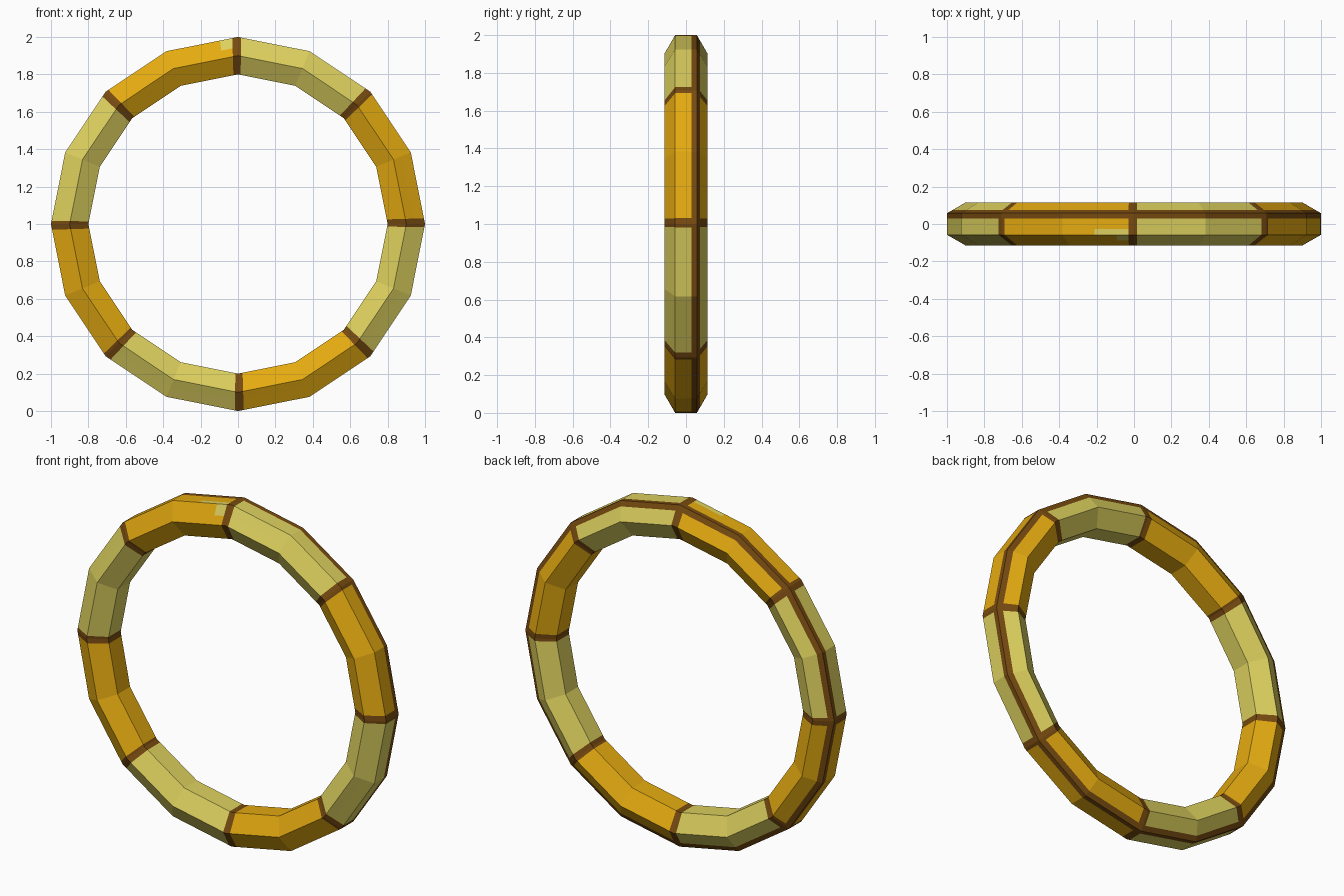
import bpy, bmesh, math

if "Cube" in bpy.data.objects:
    bpy.data.objects.remove(bpy.data.objects["Cube"])

SEGMENTS = 16      # straight pieces around the ring
RADIUS = 0.9       # centre line radius


def srgb(r, g, b):
    lin = lambda c: ((c / 255 + 0.055) / 1.055) ** 2.4 if c > 10 else c / 3294
    return (lin(r), lin(g), lin(b), 1.0)


def material(name, rgb):
    m = bpy.data.materials.new(name)
    m.diffuse_color = srgb(*rgb)
    m.use_nodes = True
    m.node_tree.nodes["Principled BSDF"].inputs["Base Color"].default_value = m.diffuse_color
    return m


# Hexagonal section (radial offset, y), with extra points where colours change
SECTION = [(0.1, -0.0575), (0.1, -0.028), (0.1, 0.03), (0.1, 0.0575),
           (0.072, 0.0736), (0, 0.115), (-0.1, 0.0575), (-0.1, -0.0575),
           (0, -0.115), (0.045, -0.089)]
SEAM_STRIPS = (2, 3)       # strips of the brown line round the outer back edge

# Stations around the ring: (segment, fraction along it); two segments per colour panel
stations = []
for s in range(SEGMENTS):
    for f in ((0, 0.08, 0.25, 0.55) if s % 2 == 0 else (0, 0.955)):
        stations.append((s, f))


def ring_point(s, f, offset, y):
    r = RADIUS + offset
    a, b = (2 * math.pi * k / SEGMENTS for k in (s, s + 1))
    x = (1 - f) * math.cos(a) + f * math.cos(b)
    z = (1 - f) * math.sin(a) + f * math.sin(b)
    return (r * x, y, 1 + r * z)


def colour(s, f, strip):
    joint = (s % 2 == 0 and f < 0.08) or (s % 2 == 1 and f > 0.9)
    if joint or strip in SEAM_STRIPS:
        return 2
    # pale worn spot beside the top joint
    if s == 4 and ((strip == 9 and f < 0.2) or (strip == 0 and f < 0.5)):
        return 1
    return (s // 2) % 2


# Ring
bm = bmesh.new()
loops = [[bm.verts.new(ring_point(s, f, o, y)) for o, y in SECTION] for s, f in stations]
n, m = len(loops), len(SECTION)
for i, (s, f) in enumerate(stations):
    a, b = loops[i], loops[(i + 1) % n]
    for j in range(m):
        k = (j + 1) % m
        face = bm.faces.new((a[j], a[k], b[k], b[j]))
        face.material_index = colour(s, f, j)
bmesh.ops.recalc_face_normals(bm, faces=bm.faces)
mesh = bpy.data.meshes.new("ring")
bm.to_mesh(mesh)
bm.free()
for name, rgb in (("golden orange", (228, 170, 16)),
                  ("pale yellow", (220, 208, 94)),
                  ("dark brown", (118, 74, 16))):
    mesh.materials.append(material(name, rgb))
bpy.context.collection.objects.link(bpy.data.objects.new("ring", mesh))
